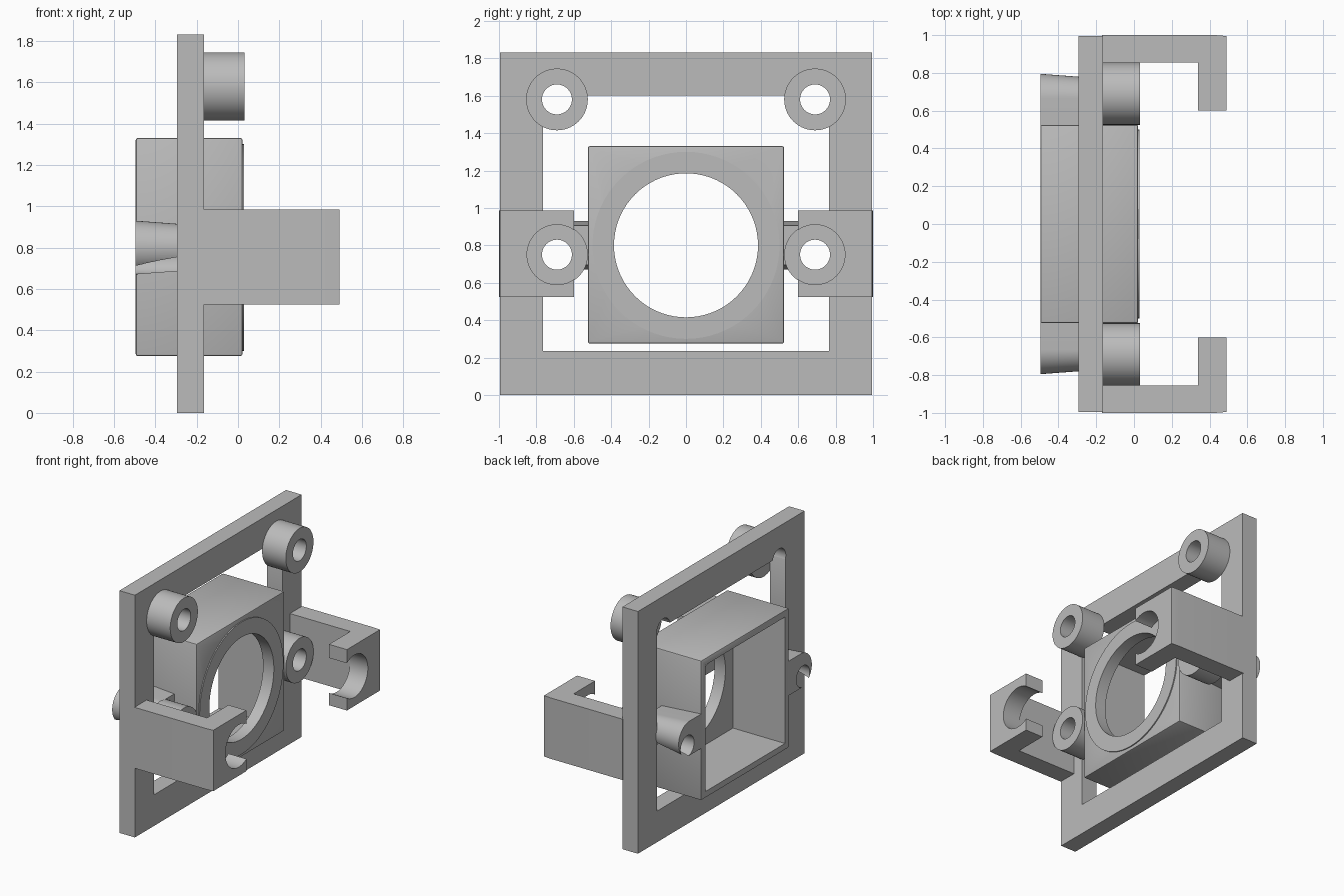
import bpy
import bmesh
import math
from mathutils import Matrix

cube = bpy.data.objects.get("Cube")
if cube:
    bpy.data.objects.remove(cube, do_unlink=True)

GREY = bpy.data.materials.new("plain_grey")
GREY.use_nodes = True
colour = (0.5, 0.5, 0.5, 1)
GREY.diffuse_color = colour
GREY.node_tree.nodes["Principled BSDF"].inputs["Base Color"].default_value = colour


def finish(name, bm):
    bmesh.ops.recalc_face_normals(bm, faces=bm.faces)
    mesh = bpy.data.meshes.new(name)
    bm.to_mesh(mesh)
    bm.free()
    obj = bpy.data.objects.new(name, mesh)
    bpy.context.collection.objects.link(obj)
    mesh.materials.append(GREY)
    return obj


def block(name, x, y, z):
    """Box from three (low, high) ranges."""
    bm = bmesh.new()
    bmesh.ops.create_cube(bm, size=1)
    for v in bm.verts:
        for i, (lo, hi) in enumerate((x, y, z)):
            v.co[i] = lo if v.co[i] < 0 else hi
    return finish(name, bm)


def rod(name, x, y, z, radius):
    """Round bar lying along x."""
    bm = bmesh.new()
    place = Matrix.Translation((sum(x) / 2, y, z)) @ Matrix.Rotation(math.pi / 2, 4, 'Y')
    bmesh.ops.create_cone(bm, cap_ends=True, segments=72, radius1=radius,
                          radius2=radius, depth=x[1] - x[0], matrix=place)
    return finish(name, bm)


def loft(name, first, last):
    """Solid between two matching outlines."""
    bm = bmesh.new()
    a = [bm.verts.new(p) for p in first]
    b = [bm.verts.new(p) for p in last]
    bm.faces.new(a)
    bm.faces.new(b)
    for i in range(len(a)):
        j = (i + 1) % len(a)
        bm.faces.new((a[i], a[j], b[j], b[i]))
    return finish(name, bm)


def apply(obj, mod):
    bpy.ops.object.select_all(action='DESELECT')
    bpy.context.view_layer.objects.active = obj
    obj.select_set(True)
    bpy.ops.object.modifier_apply(modifier=mod.name)


def cut(obj, *cutters):
    for cutter in cutters:
        mod = obj.modifiers.new("cut", 'BOOLEAN')
        mod.operation = 'DIFFERENCE'
        mod.solver = 'EXACT'
        mod.object = cutter
        apply(obj, mod)
        bpy.data.objects.remove(cutter, do_unlink=True)


def smooth(obj):
    bpy.ops.object.select_all(action='DESELECT')
    bpy.context.view_layer.objects.active = obj
    obj.select_set(True)
    bpy.ops.object.shade_smooth_by_angle(angle=math.radians(30))


BOLT_Y, LOW_Z, HIGH_Z = 0.69, 0.75, 1.58
POST_R, BOLT_R = 0.165, 0.08
PLATE = (-0.295, -0.165)
MID_Z = 0.80


def bolt_cutter(y, z):
    return rod("bolt_cutter", (-1, 1), y, z, BOLT_R)


# Mounting frame with window and bolt holes
frame = block("frame_plate", PLATE, (-0.995, 0.995), (0, 1.83))
cut(frame, block("window_cutter", (-1, 1), (-0.765, 0.765), (0.235, 1.6)),
    *[bolt_cutter(s * BOLT_Y, z) for s in (-1, 1) for z in (LOW_Z, HIGH_Z)])
smooth(frame)

# Hollow housing, open at the rear, with a round opening in its face
housing = block("housing", (-0.495, 0.022), (-0.525, 0.525), (0.275, 1.33))
bevel = housing.modifiers.new("edge", 'BEVEL')
bevel.width = 0.01
bevel.segments = 2
apply(housing, bevel)
cut(housing, block("cavity_cutter", (-1, -0.06), (-0.475, 0.475), (0.325, 1.28)),
    rod("opening_cutter", (-0.5, 1), 0, MID_Z, 0.385))
smooth(housing)

# Raised rim around the opening
rim = rod("opening_rim", (0.01, 0.03), 0, MID_Z, 0.5)
cut(rim, rod("rim_cutter", (-1, 1), 0, MID_Z, 0.385))
smooth(rim)

for side, label in ((1, "left"), (-1, "right")):
    # Bolt posts
    for z, level in ((LOW_Z, "lower"), (HIGH_Z, "upper")):
        post = rod(f"{level}_post_{label}", (-0.166, 0.032), side * BOLT_Y, z, POST_R)
        cut(post, bolt_cutter(side * BOLT_Y, z))
        smooth(post)

    # Tapered rear lug joining the housing to the frame
    def lug_outline(x, r):
        arc = [math.pi * (0.5 - i / 32) for i in range(33)]
        pts = [(0.515, MID_Z + r)]
        pts += [(0.665 + r * math.cos(a), MID_Z + r * math.sin(a)) for a in arc]
        pts.append((0.515, MID_Z - r))
        return [(x, side * y, z) for y, z in pts]

    lug = loft(f"rear_lug_{label}", lug_outline(-0.495, 0.13), lug_outline(-0.165, 0.105))
    cut(lug, bolt_cutter(side * BOLT_Y, LOW_Z))
    smooth(lug)

    # Hooked arm with a clip-shaped hole in its end
    hook = [(-0.17, 0.855), (0.34, 0.855), (0.34, 0.6), (0.49, 0.6),
            (0.49, 0.995), (0.43, 1.0), (-0.17, 1.0)]
    arm = loft(f"hooked_arm_{label}", [(x, side * y, 0.525) for x, y in hook],
               [(x, side * y, 0.985) for x, y in hook])
    cut(arm, rod("clip_cutter", (0.2, 1), side * BOLT_Y, LOW_Z, 0.16))
    smooth(arm)
